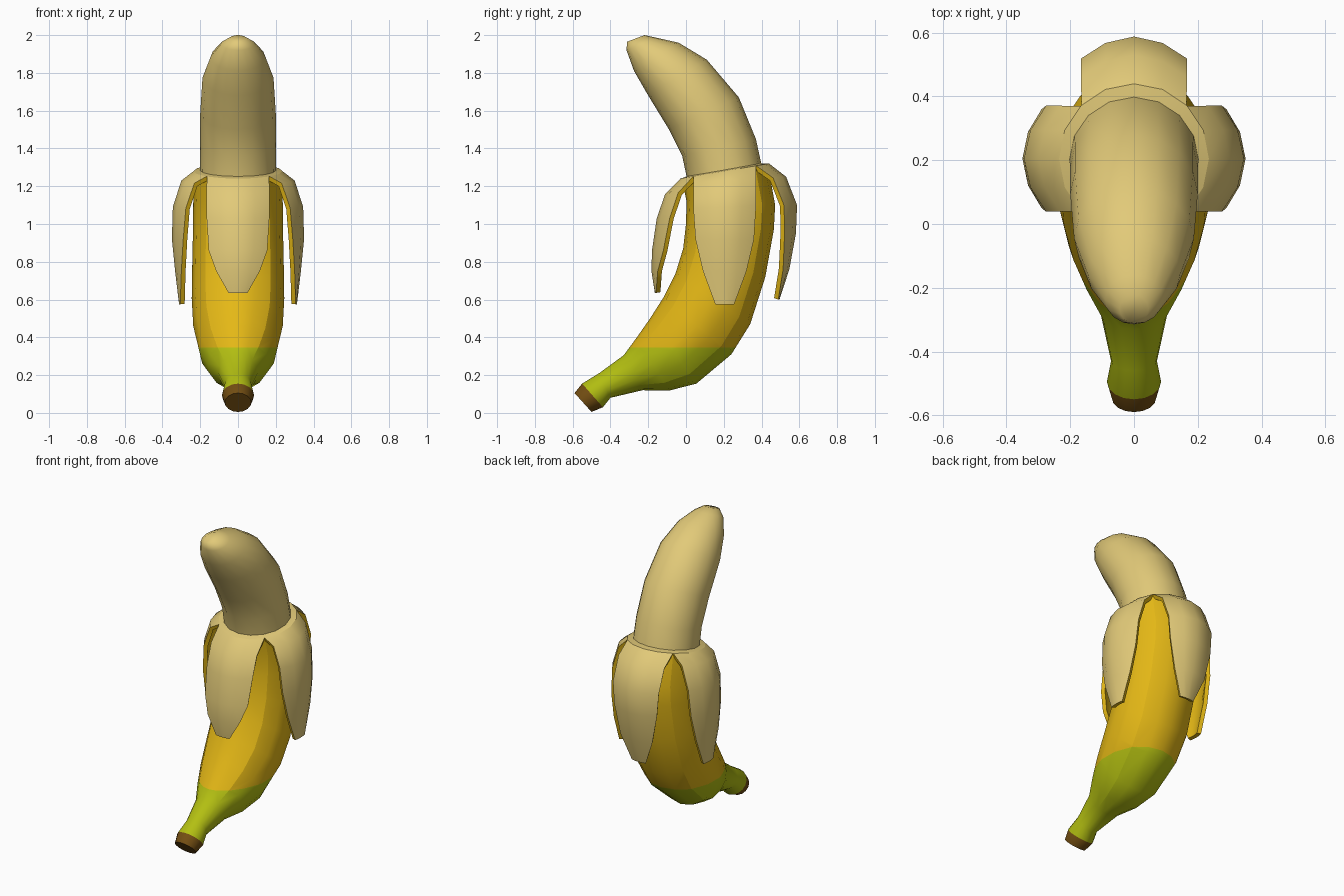
import bpy, bmesh, math
from mathutils import Vector

if "Cube" in bpy.data.objects:
    bpy.data.objects.remove(bpy.data.objects["Cube"])


def material(name, rgb):
    m = bpy.data.materials.new(name)
    m.diffuse_color = (*rgb, 1)
    m.use_nodes = True
    m.node_tree.nodes["Principled BSDF"].inputs["Base Color"].default_value = m.diffuse_color
    return m


YELLOW = material("ripe yellow", (0.78, 0.48, 0.008))
GREEN = material("unripe green", (0.45, 0.52, 0.006))
BROWN = material("stem brown", (0.17, 0.075, 0.006))
CREAM = material("flesh cream", (0.76, 0.59, 0.19))
SIDES = 16


def finish(bm, name, mats):
    me = bpy.data.meshes.new(name)
    bm.to_mesh(me)
    bm.free()
    for m in mats:
        me.materials.append(m)
    ob = bpy.data.objects.new(name, me)
    bpy.context.collection.objects.link(ob)
    return ob


def loft(stations, start=False, end=False, ridges=False):
    """Rings between inner and outer points (y, z, y, z) with half width x."""
    bm = bmesh.new()
    rings = []
    for iy, iz, oy, oz, w in stations:
        c = Vector((0, (iy + oy) / 2, (iz + oz) / 2))
        u = Vector((0, (oy - iy) / 2, (oz - iz) / 2))
        rings.append([bm.verts.new(c + u * math.cos(a) + Vector((w * math.sin(a), 0, 0)))
                      for a in (2 * math.pi * k / SIDES for k in range(SIDES))])
    for i, (a, b) in enumerate(zip(rings, rings[1:])):
        for k in range(SIDES):
            n = (k + 1) % SIDES
            f = bm.faces.new((a[k], a[n], b[n], b[k]))
            f.material_index = 2 if ridges and i == 0 else 0
            f.smooth = True
        if ridges and i > 2:
            for k in range(2, SIDES, 4):   # creases between the peel panels
                bm.edges.get((a[k], b[k])).smooth = False
    if start:
        f = bm.faces.new(rings[0])
        f.material_index = 2 if ridges else 0
        for e in f.edges:
            e.smooth = False
    if end:
        bm.faces.new(rings[-1]).smooth = True
    bmesh.ops.recalc_face_normals(bm, faces=bm.faces[:])
    return bm


# Peel body: brown stem end, green neck, yellow above
bm = loft([
    (-.59, .105, -.50, .005, .07), (-.55, .155, -.44, .03, .085),
    (-.46, .21, -.40, .08, .072), (-.33, .305, -.23, .12, .105),
    (-.26, .40, -.09, .118, .16), (-.19, .50, .055, .155, .205),
    (-.12, .61, .24, .31, .237), (-.055, .74, .34, .47, .245),
    (-.015, .87, .42, .72, .242), (0, 1.0, .465, .97, .238),
    (.003, 1.12, .472, 1.10, .237), (-.02, 1.232, .435, 1.305, .232)],
    start=True, ridges=True)
bmesh.ops.bisect_plane(bm, geom=bm.verts[:] + bm.edges[:] + bm.faces[:],
                       plane_co=(0, 0, .345), plane_no=(0, 0, 1))
for f in bm.faces:
    if f.material_index == 0 and f.calc_center_median().z < .345:
        f.material_index = 1
finish(bm, "peel_body", [YELLOW, GREEN, BROWN])

# Fruit flesh
finish(loft([
    (.01, 1.22, .405, 1.29, .203), (-.02, 1.36, .37, 1.45, .2),
    (-.09, 1.5, .28, 1.67, .2), (-.2, 1.68, .11, 1.87, .188),
    (-.275, 1.81, -.04, 1.96, .145), (-.315, 1.92, -.16, 1.987, .09),
    (-.312, 1.965, -.22, 2.0, .045)], end=True), "fruit_flesh", [CREAM])

# Collar where the peel folds over
finish(loft([(-.03, 1.24, .44, 1.32, .235), (.02, 1.258, .39, 1.322, .185)]),
       "peel_collar", [CREAM])


def petal(name, angle, profile):
    """Folded peel strip: profile of (distance out, height), curved across."""
    out = Vector((math.cos(angle), math.sin(angle), 0))
    lat = Vector((-out.y, out.x, 0))
    widths = (.165, .166, .166, .155, .115, .05)
    bm = bmesh.new()
    rows = []
    for i, ((d, z), w) in enumerate(zip(profile, widths)):
        row = []
        for t in (-1, -.54, 0, .54, 1):
            p = out * (d - .068 * (w / .165 * t) ** 2) + lat * (w * t)
            tilt = .17 * (p.y - out.y * d) * (1, .5, .2, 0, 0, 0)[i]
            row.append(bm.verts.new(p + Vector((0, .205, z + tilt))))
        rows.append(row)
    for a, b in zip(rows, rows[1:]):
        for k in range(4):
            bm.faces.new((a[k], b[k], b[k + 1], a[k + 1]))
    ob = finish(bm, name, [CREAM, YELLOW])
    mod = ob.modifiers.new("thickness", 'SOLIDIFY')
    mod.thickness, mod.offset = .025, -1
    mod.material_offset = mod.material_offset_rim = 1
    bpy.ops.object.select_all(action='DESELECT')
    bpy.context.view_layer.objects.active = ob
    ob.select_set(True)
    bpy.ops.object.modifier_apply(modifier=mod.name)
    bpy.ops.object.shade_smooth_by_angle(angle=math.radians(60))


# Four folded peel strips
side = [(.235, 1.28), (.30, 1.23), (.345, 1.09), (.35, .92), (.333, .75), (.312, .575)]
petal("peel_strip_right", 0, side)
petal("peel_strip_left", math.pi, side)
petal("peel_strip_back", math.pi / 2,
      [(.235, 1.32), (.325, 1.25), (.383, 1.1), (.377, .95), (.342, .76), (.29, .6)])
petal("peel_strip_front", -math.pi / 2,
      [(.235, 1.24), (.315, 1.16), (.36, 1.03), (.385, .86), (.388, .75), (.37, .635)])
